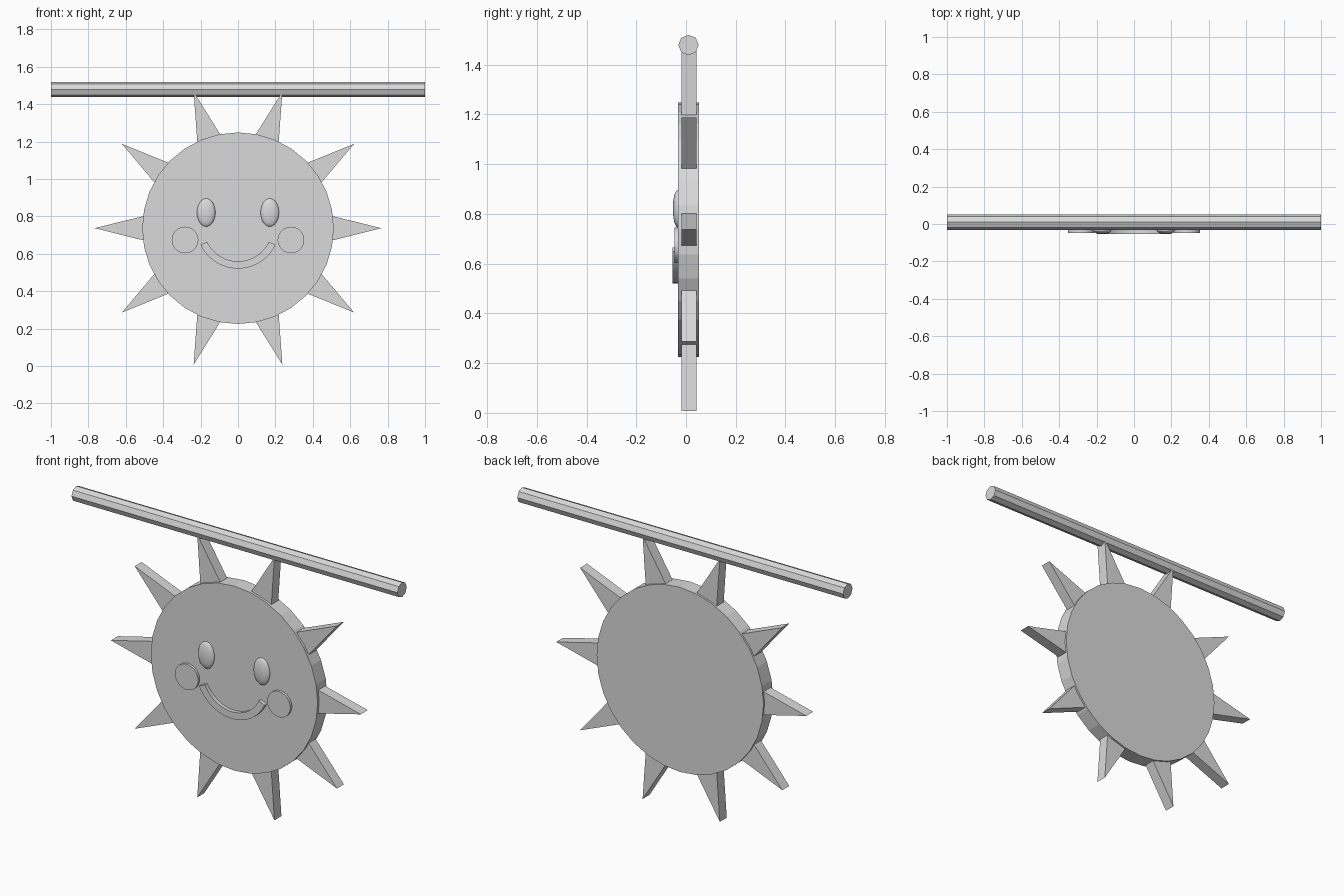
import bpy
import bmesh
from math import sin, cos, pi, radians
from mathutils import Vector, Matrix

old = bpy.data.objects.get("Cube")
if old:
    bpy.data.objects.remove(old, do_unlink=True)

grey = bpy.data.materials.new("light_grey")
grey.use_nodes = True
colour = (0.7, 0.7, 0.7, 1)
grey.diffuse_color = colour
grey.node_tree.nodes["Principled BSDF"].inputs["Base Color"].default_value = colour

CENTRE_Z = 0.737


def finish(name, bm):
    bmesh.ops.recalc_face_normals(bm, faces=bm.faces)
    mesh = bpy.data.meshes.new(name)
    bm.to_mesh(mesh)
    bm.free()
    mesh.materials.append(grey)
    obj = bpy.data.objects.new(name, mesh)
    bpy.context.collection.objects.link(obj)
    return obj


def prism(name, outline, front, back):
    """Extrude an (x, z) outline along y."""
    bm = bmesh.new()
    face = bm.faces.new([bm.verts.new((x, front, z)) for x, z in outline])
    new = bmesh.ops.extrude_face_region(bm, geom=[face])["geom"]
    moved = [v for v in new if isinstance(v, bmesh.types.BMVert)]
    bmesh.ops.translate(bm, verts=moved, vec=(0, back - front, 0))
    return finish(name, bm)


def arc(x, z, radius, start, end, steps):
    angles = [start + (end - start) * i / steps for i in range(steps + 1)]
    return [(x + radius * cos(a), z + radius * sin(a)) for a in angles]


# Sun disc
prism("sun_disc", arc(0, CENTRE_Z, 0.512, 0, 2 * pi, 32)[:-1], -0.033, 0.052)

# Ten wedge rays around the disc
for i in range(10):
    a = i * pi / 5
    out, side = Vector((cos(a), sin(a))), Vector((-sin(a), cos(a)))
    mid = Vector((0, CENTRE_Z))
    outline = [mid + out * 0.5 - side * 0.066, mid + out * 0.767,
               mid + out * 0.5 + side * 0.066]
    prism(f"ray_{i + 1}", outline, -0.019, 0.042)

# Eyes and cheeks
for name, s in (("left", 1), ("right", -1)):
    bm = bmesh.new()
    bmesh.ops.create_uvsphere(bm, u_segments=32, v_segments=16, radius=1)
    bmesh.ops.scale(bm, verts=bm.verts, vec=(0.049, 0.02, 0.075))
    bmesh.ops.translate(bm, verts=bm.verts, vec=(s * 0.17, -0.033, 0.821))
    for f in bm.faces:
        f.smooth = True
    finish(f"{name}_eye", bm)
    prism(f"{name}_cheek", arc(s * 0.283, 0.674, 0.071, 0, 2 * pi, 32)[:-1],
          -0.047, -0.03)

# Smiling mouth
a, b = radians(-90 - 65), radians(-90 + 65)
prism("mouth", arc(0, 0.742, 0.221, a, b, 24) + arc(0, 0.742, 0.182, b, a, 24),
      -0.054, -0.03)

# Eight-sided hanging rod
bm = bmesh.new()
bmesh.ops.create_cone(bm, cap_ends=True, segments=8, radius1=0.041,
                      radius2=0.041, depth=2)
bmesh.ops.rotate(bm, verts=bm.verts, matrix=Matrix.Rotation(pi / 2, 3, 'Y'))
bmesh.ops.translate(bm, verts=bm.verts, vec=(0, 0.01, 1.479))
finish("hanging_rod", bm)
